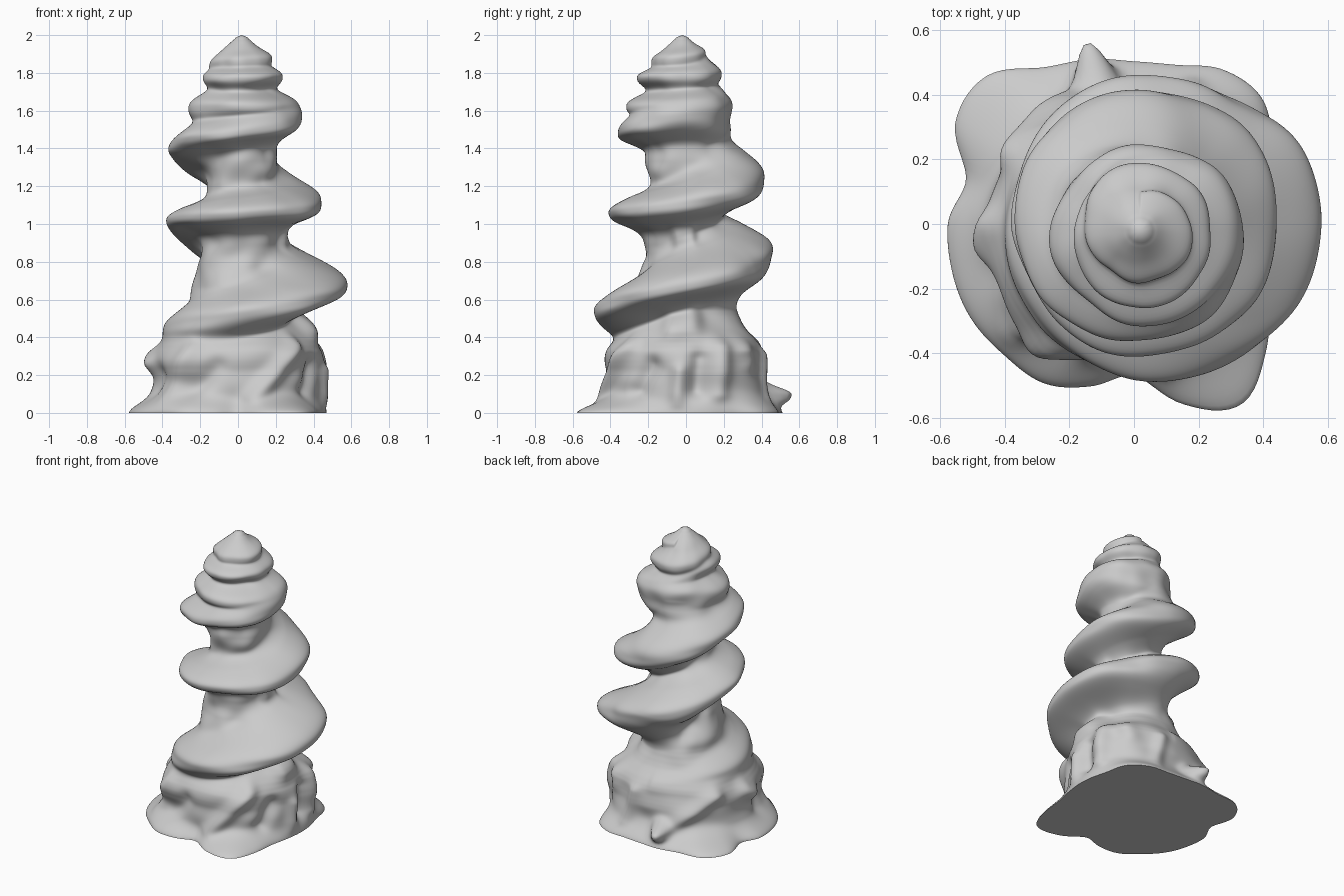
import bpy, bmesh, math
from mathutils import Vector, noise

if "Cube" in bpy.data.objects:
    bpy.data.objects.remove(bpy.data.objects["Cube"])

# Helical ridge, one entry per quarter turn from START degrees:
# height, radius, spread upwards, spread downwards
RIDGE = [(.36, .36, .07, .08), (.44, .40, .10, .10), (.53, .475, .11, .14), (.69, .58, .14, .10),
         (.87, .47, .12, .19), (1.02, .385, .08, .08), (1.06, .395, .09, .09),
         (1.12, .44, .10, .11), (1.24, .435, .17, .13), (1.42, .375, .08, .11),
         (1.49, .345, .07, .07), (1.57, .325, .09, .10), (1.60, .25, .10, .10),
         (1.61, .265, .07, .06), (1.62, .285, .05, .05), (1.62, .30, .06, .06),
         (1.68, .22, .06, .07), (1.77, .20, .045, .05), (1.77, .245, .045, .05),
         (1.78, .22, .05, .05), (1.79, .215, .06, .06), (1.83, .17, .05, .05),
         (1.86, .16, .04, .04), (1.87, .165, .045, .045), (1.91, .12, .03, .04)]
START = 90
CORE = [(0, .28), (.45, .27), (.62, .26), (.82, .21), (.92, .205), (1.2, .175), (1.35, .195), (1.43, .2),
        (1.5, .245), (1.6, .25), (1.66, .22), (1.71, .175), (1.82, .15), (1.88, .135),
        (1.92, .105), (1.96, .06), (1.985, .035), (2, .005)]
BODY = [(0, 1), (.28, 1), (.36, .9), (.42, .55), (.48, .2), (.55, 0), (2, 0)]
# Base outline every 15 degrees, body radius every 45 degrees
SKIRT = [.48, .49, .51, .56, .55, .50, .49, .52, .56, .65, .64, .53,
         .57, .58, .58, .57, .56, .51, .47, .58, .64, .57, .50, .48]
WALL = [.45, .46, .41, .43, .45, .47, .42, .43]
# Draped folds: start angle, height, end angle, height, amount, width
FOLDS = [(-45, .36, -80, .07, .05, .05), (25, .35, 22, .10, .04, .05), (-4, .22, -6, .04, .04, .04),
         (10, .28, 8, .12, -.05, .05), (45, .33, 48, .28, .03, .06), (150, .32, 106, .09, .04, .05),
         (104, .10, 104, .07, .15, .05), (180, .31, 188, .26, .04, .05), (235, .33, 222, .08, .03, .05),
         (205, .2, 200, .12, -.03, .06), (-25, .25, -35, .12, -.04, .05), (75, .3, 68, .08, .03, .04),
         (255, .25, 240, .12, -.025, .05), (-10, .47, 5, .49, .07, .08), (-8, .92, 8, .92, .04, .06),
         (45, .79, 50, .80, -.03, .1), (150, .78, 120, .68, -.03, .08)]


def lerp_table(table, z):
    for (a, u), (b, v) in zip(table, table[1:]):
        if z <= b:
            return u + (v - u) * (z - a) / (b - a)
    return table[-1][1]


def spline(p0, p1, p2, p3, t):
    return p1 + .5 * t * (p2 - p0 + t * (2 * p0 - 5 * p1 + 4 * p2 - p3 + t * (3 * (p1 - p2) + p3 - p0)))


def around(values, deg):
    n = len(values)
    f = (deg % 360) * n / 360
    i = int(f)
    return spline(*[values[(i + k) % n] for k in (-1, 0, 1, 2)], f - i)


def ridge_at(deg):
    f = (deg - START) / 90
    i = int(f)
    pts = [RIDGE[min(max(i + k, 0), len(RIDGE) - 1)] for k in (-1, 0, 1, 2)]
    return [spline(*c, f - i) for c in zip(*pts)]


def fold(deg, z, f):
    a0, z0, a1, z1, amount, width = f
    k = math.pi / 180 * .45
    px = ((deg - a0 + 180) % 360 - 180) * k
    pz = z - z0
    dx, dz = (a1 - a0) * k, z1 - z0
    t = max(0, min(1, (px * dx + pz * dz) / (dx * dx + dz * dz + 1e-9)))
    d2 = (px - t * dx) ** 2 + (pz - t * dz) ** 2
    return amount * math.exp(-d2 / width ** 2)


def radius(deg, z, turns):
    core = sum(lerp_table(CORE, max(0, min(2, z + d))) for d in (-.015, 0, .015)) / 3
    if z > 1.98:
        core = lerp_table(CORE, z)
    # spiral ridges, blended with a soft maximum
    total = 0
    for rz, rr, up, down in turns:
        d = z - rz
        w = up if d > 0 else down
        total += (max(rr - core, 0) * math.exp(-(abs(d) / w) ** 2.7)) ** 4
    # lumpy lower body
    b = sum(lerp_table(BODY, max(0, z + d)) for d in (-.03, 0, .03)) / 3
    total += (max(around(WALL, deg) - core, 0) * b) ** 4
    r = core + total ** .25
    r += sum(fold(deg, z, f) for f in FOLDS)
    # flared foot
    r += (around(SKIRT, deg) - r) * math.exp(-(z / .065) ** 1.8)
    # soft irregular creases
    a = math.radians(deg)
    amp = .022 * min(1, (2 - z) * 4)
    return r + amp * noise.noise(Vector((math.cos(a) * 1.6, math.sin(a) * 1.6, z * 9)))


# Twisted spire as one closed surface
N, M = 160, 280
bm = bmesh.new()
rows = [[None] * N for _ in range(M)]
last = START + 90 * (len(RIDGE) - 1)
for i in range(N):
    deg = 360 * i / N
    turns = [ridge_at(deg + 360 * k) for k in range(8) if START <= deg + 360 * k <= last]
    a = math.radians(deg)
    for j in range(M):
        z = 2 * j / M
        r = radius(deg, z, turns)
        shift = .01 * z
        rows[j][i] = bm.verts.new((r * math.cos(a) + shift, r * math.sin(a) - shift, z))
for j in range(M - 1):
    for i in range(N):
        k = (i + 1) % N
        bm.faces.new((rows[j][i], rows[j][k], rows[j + 1][k], rows[j + 1][i]))
tip = bm.verts.new((.02, -.02, 2))
for i in range(N):
    bm.faces.new((rows[-1][i], rows[-1][(i + 1) % N], tip))
bm.faces.new(rows[0][::-1])
# relax the side walls but keep the foot and the tip
relax = [v for row in rows[2:-4] for v in row]
for _ in range(2):
    bmesh.ops.smooth_vert(bm, verts=relax, factor=.5, use_axis_x=True, use_axis_y=True, use_axis_z=True)
# let the ridges droop slightly so their undersides are hooked
for row in rows:
    for v in row:
        out = max(0, math.hypot(v.co.x, v.co.y) - .3)
        v.co.z -= .1 * out * max(0, min(1, (v.co.z - .3) / .4))

mesh = bpy.data.meshes.new("twisted_spire")
bm.to_mesh(mesh)
bm.free()
spire = bpy.data.objects.new("twisted_spire", mesh)
bpy.context.collection.objects.link(spire)
bpy.context.view_layer.objects.active = spire
spire.select_set(True)
bpy.ops.object.shade_smooth_by_angle(angle=math.radians(60))
